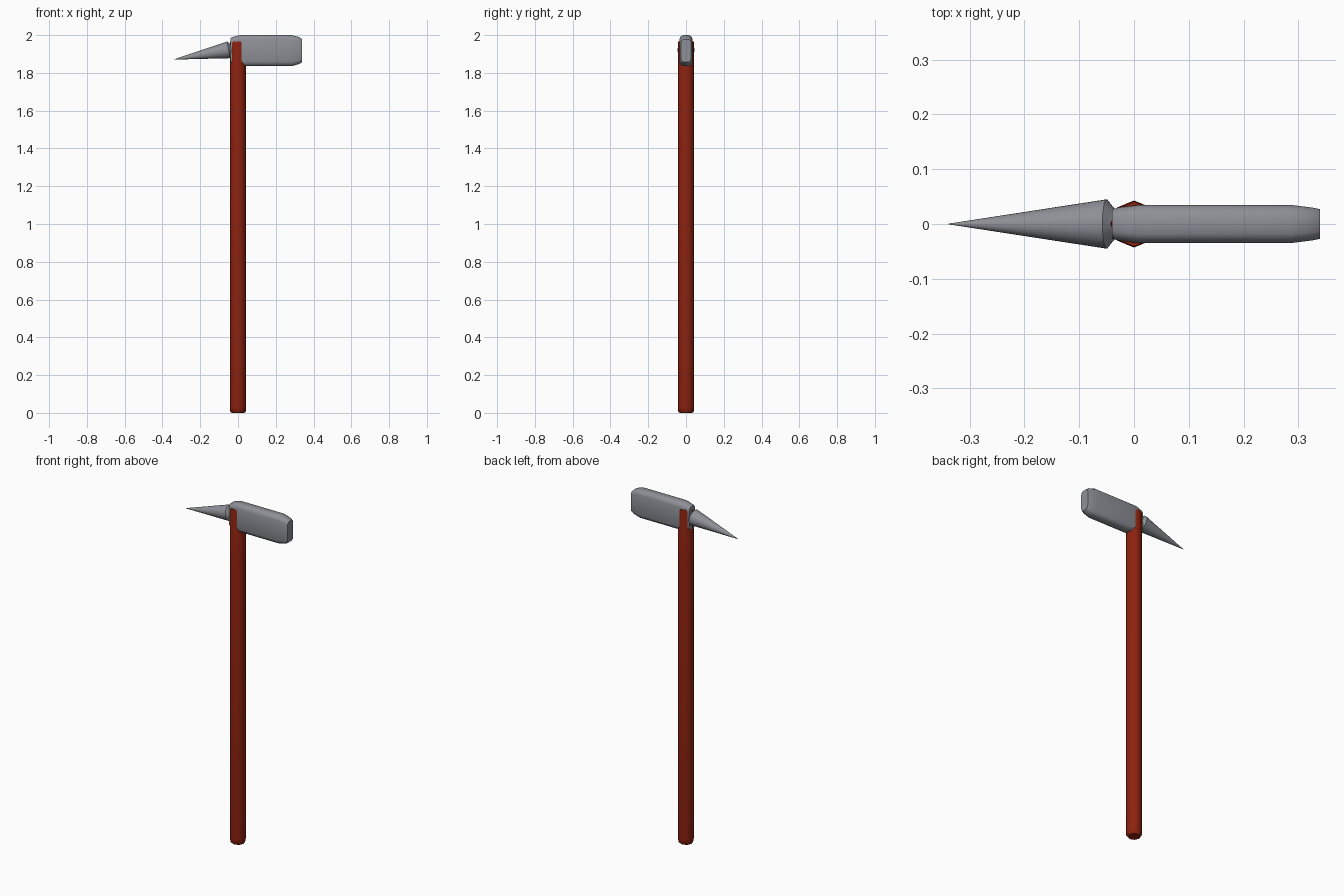
import bpy, bmesh, math
from mathutils import Vector, Matrix

default = bpy.data.objects.get("Cube")
if default:
    bpy.data.objects.remove(default, do_unlink=True)


def material(name, rgb):
    m = bpy.data.materials.new(name)
    m.use_nodes = True
    color = (*rgb, 1)
    m.diffuse_color = color
    m.node_tree.nodes["Principled BSDF"].inputs["Base Color"].default_value = color
    return m


steel = material("steel grey", (0.27, 0.28, 0.31))
wood = material("red brown wood", (0.27, 0.016, 0.005))


def loft(name, rings, mat, angle):
    """Skin a list of equal-length point rings and cap both ends."""
    bm = bmesh.new()
    loops = [[bm.verts.new(p) for p in ring] for ring in rings]
    n = len(loops[0])
    for a, b in zip(loops, loops[1:]):
        for i in range(n):
            j = (i + 1) % n
            bm.faces.new((a[i], a[j], b[j], b[i]))
    bm.faces.new(loops[0])
    bm.faces.new(loops[-1])
    bmesh.ops.recalc_face_normals(bm, faces=bm.faces[:])
    mesh = bpy.data.meshes.new(name)
    bm.to_mesh(mesh)
    bm.free()
    mesh.materials.append(mat)
    obj = bpy.data.objects.new(name, mesh)
    bpy.context.collection.objects.link(obj)
    bpy.ops.object.select_all(action="DESELECT")
    obj.select_set(True)
    bpy.context.view_layer.objects.active = obj
    bpy.ops.object.shade_smooth_by_angle(angle=math.radians(angle))
    return obj


def circle(radius, height, sides, frame=Matrix()):
    steps = [math.tau * i / sides for i in range(sides)]
    return [frame @ Vector((radius * math.cos(t), radius * math.sin(t), height)) for t in steps]


# Handle: eight-sided shaft with a slightly rounded foot
shaft = [(0.034, 0), (0.041, 0.008), (0.043, 0.03), (0.043, 1.955), (0.041, 1.967)]
loft("handle", [circle(r, z, 8) for r, z in shaft], wood, 50)


# Hammer head: rounded slab running along x
def slab_section(x, half_width, half_height):
    quarter = [(1, 0.68), (0.86, 0.86), (0.5, 0.97)]
    right = quarter + [(-y, z) for y, z in reversed(quarter)]
    outline = right + [(-y, -z) for y, z in right]
    return [(x, y * half_width, 1.918 + z * half_height / 0.97) for y, z in outline]


sections = [(-0.04, 0.027, 0.066), (-0.028, 0.03, 0.072), (0.01, 0.035, 0.082),
            (0.285, 0.035, 0.082), (0.325, 0.030, 0.071), (0.34, 0.027, 0.06)]
loft("hammer_head", [slab_section(*s) for s in sections], steel, 45)

# Spike: tilted cone with a chamfered base meeting the head
base, tip = Vector((-0.05, 0, 1.922)), Vector((-0.339, 0, 1.871))
axis = tip - base
frame = Matrix.Translation(base) @ axis.to_track_quat("Z", "Y").to_matrix().to_4x4()
cone = [(0.026, -0.016), (0.033, -0.01), (0.045, 0), (0.0006, axis.length)]
loft("spike", [circle(r, h, 32, frame) for r, h in cone], steel, 40)
